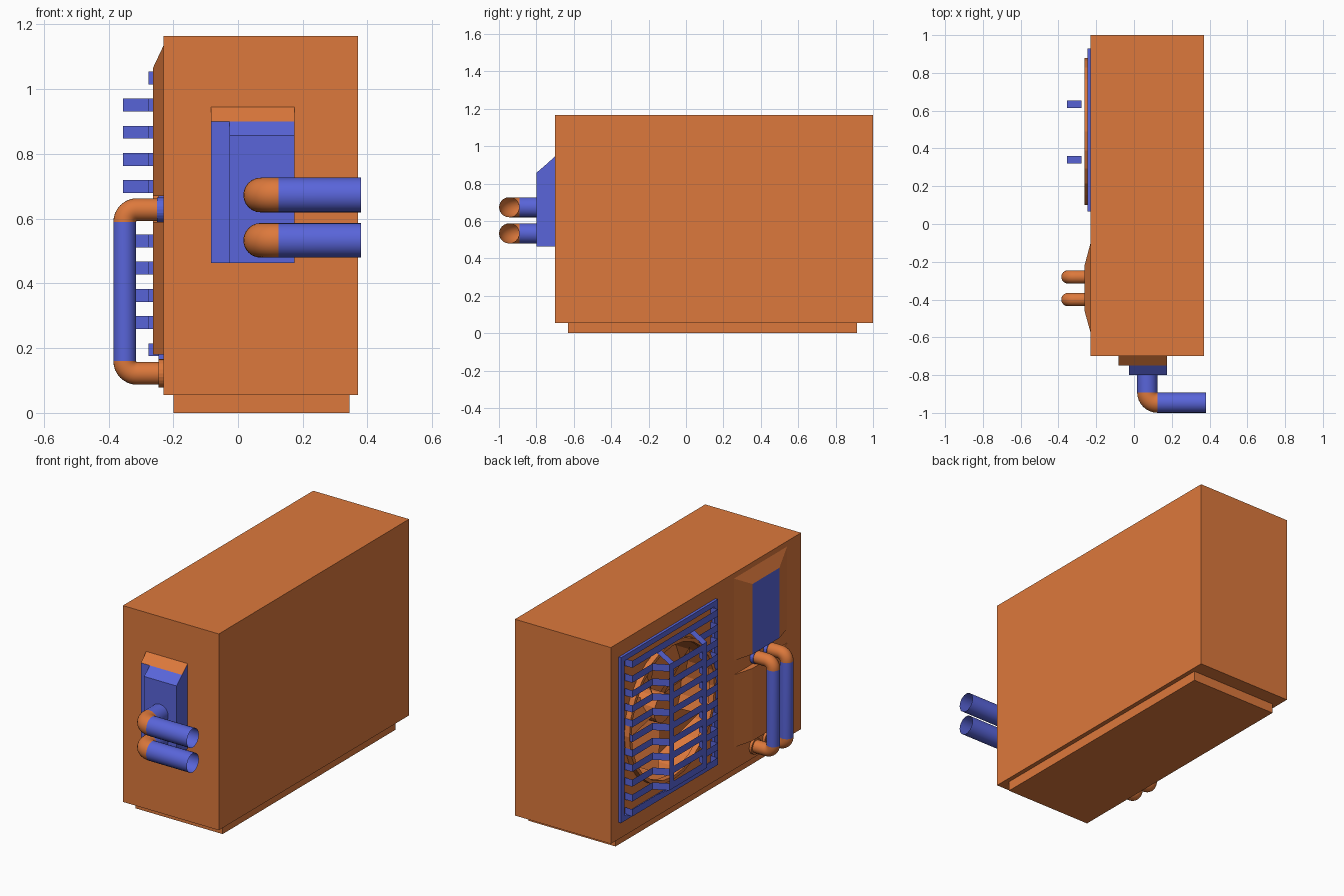
import bpy, bmesh
from math import cos, sin, pi
from mathutils import Vector as V, Matrix

if "Cube" in bpy.data.objects:
    bpy.data.objects.remove(bpy.data.objects["Cube"])


def material(name, col):
    m = bpy.data.materials.new(name)
    m.diffuse_color = (*col, 1)
    m.use_nodes = True
    m.node_tree.nodes["Principled BSDF"].inputs["Base Color"].default_value = m.diffuse_color
    return m


ORANGE = material("orange", (0.72, 0.19, 0.045))
BLUE = material("blue", (0.10, 0.13, 0.70))


def mesh(name, verts, faces, mats, idx=None, closed=True):
    me = bpy.data.meshes.new(name)
    me.from_pydata([tuple(v) for v in verts], [], faces)
    for m in mats:
        me.materials.append(m)
    if idx:
        me.polygons.foreach_set("material_index", idx)
    if closed:
        bm = bmesh.new()
        bm.from_mesh(me)
        bmesh.ops.recalc_face_normals(bm, faces=bm.faces)
        bm.to_mesh(me)
        bm.free()
    ob = bpy.data.objects.new(name, me)
    bpy.context.collection.objects.link(ob)
    return ob


HEX = [(0, 1, 2, 3), (4, 5, 6, 7), (0, 1, 5, 4), (1, 2, 6, 5), (2, 3, 7, 6), (3, 0, 4, 7)]


def box(name, x0, x1, y0, y1, z0, z1, mat):
    v = [(x, y, z) for z in (z0, z1) for x, y in ((x0, y0), (x1, y0), (x1, y1), (x0, y1))]
    return mesh(name, v, HEX, [mat])


def disc_prism(name, r, x0, x1, y, z, n, mat, inner=None):
    """Prism along x; a ring when inner is given."""
    def circle(rad, x):
        return [(x, y + rad * cos(2 * pi * i / n), z + rad * sin(2 * pi * i / n)) for i in range(n)]
    v = circle(r, x0) + circle(r, x1)
    nxt = [(i + 1) % n for i in range(n)]
    f = [(i, nxt[i], n + nxt[i], n + i) for i in range(n)]
    if inner:
        v += circle(inner, x0) + circle(inner, x1)
        f += [(2 * n + i, 2 * n + nxt[i], 3 * n + nxt[i], 3 * n + i) for i in range(n)]
        f += [(k + i, k + nxt[i], k + 2 * n + nxt[i], k + 2 * n + i) for k in (0, n) for i in range(n)]
    else:
        f += [tuple(range(n)), tuple(range(n, 2 * n))]
    return mesh(name, v, f, [mat])


def pipe(name, corners, mats, r, bend, n=24, steps=8):
    """Open tube through right-angled corners; mats colours the straights, elbows are orange."""
    p = [V(c) for c in corners]
    d = [(b - a).normalized() for a, b in zip(p, p[1:])]
    b = d[0].cross(d[1])
    rings, seg = [(p[0], d[0])], []
    for i in range(1, len(p) - 1):
        d1, d2 = d[i - 1], d[i]
        c = p[i] - d1 * bend + d2 * bend
        for k in range(steps + 1):
            t = pi / 2 * k / steps
            rings.append((c - d2 * bend * cos(t) + d1 * bend * sin(t), d1 * cos(t) + d2 * sin(t)))
        seg += [mats[i - 1]] + [0] * steps
    rings.append((p[-1], d[-1]))
    seg.append(mats[-1])
    v, f, idx = [], [], []
    for c, t in rings:
        nrm = b.cross(t)
        v += [c + r * (cos(2 * pi * j / n) * nrm + sin(2 * pi * j / n) * b) for j in range(n)]
    for k, m in enumerate(seg):
        for j in range(n):
            q = (j + 1) % n
            f.append((k * n + j, k * n + q, k * n + n + q, k * n + n + j))
            idx.append(m)
    ob = mesh(name, v, f, [ORANGE, BLUE], idx)
    ob.data.shade_smooth()
    return ob


# cabinet with a round fan opening, and plinth
FY, FZ = 0.49, 0.62
cabinet = box("cabinet", -0.23, 0.37, -0.70, 1.0, 0.055, 1.165, ORANGE)
cutter = disc_prism("fan_cutter", 0.38, -0.4, -0.05, FY, FZ, 24, ORANGE)
cutter.hide_render = True
mod = cabinet.modifiers.new("opening", 'BOOLEAN')
mod.operation, mod.object, mod.solver = 'DIFFERENCE', cutter, 'EXACT'
bpy.context.view_layer.objects.active = cabinet
bpy.ops.object.modifier_apply(modifier=mod.name)
bpy.data.objects.remove(cutter)
box("plinth", -0.20, 0.345, -0.63, 0.915, 0, 0.055, ORANGE)

# fan shroud, hub and blades
disc_prism("fan_shroud", 0.39, -0.262, -0.23, FY, FZ, 24, ORANGE, inner=0.37)
disc_prism("fan_hub", 0.08, -0.20, -0.05, FY, FZ, 16, ORANGE)
for i in range(5):
    rot = Matrix.Rotation(2 * pi * i / 5, 4, 'X')
    blade = [(-0.10, -0.03, 0.06), (-0.18, 0.05, 0.06), (-0.20, 0.17, 0.31), (-0.09, -0.10, 0.34)]
    mesh(f"fan_blade_{i}", [rot @ V(c) + V((0, FY, FZ)) for c in blade], [(0, 1, 2, 3)], [ORANGE], closed=False)

# grille frame
for y in (0.065, 0.90):
    box("grille_frame_side", -0.245, -0.23, y, y + 0.03, 0.15, 1.085, BLUE)
for z in (0.15, 1.055):
    box("grille_frame_rail", -0.245, -0.23, 0.095, 0.90, z, z + 0.03, BLUE)


# grille strips: thin bent sheets
def sheet(name, left, right):
    k = len(left)
    mesh(name, left + right, [(i, i + 1, k + i + 1, k + i) for i in range(k - 1)], [BLUE], closed=False)


flat = [(-0.23, 0.875), (-0.277, 0.875), (-0.277, 0.11), (-0.23, 0.11)]
bulged = flat[:2] + [(-0.277, 0.695), (-0.355, 0.655), (-0.355, 0.32), (-0.277, 0.28)] + flat[2:]
for i in range(11):
    z = 1.035 - 0.084 * i
    path = flat if i in (0, 10) else bulged
    sheet(f"grille_strip_{i}", [(x, y, z - 0.02) for x, y in path], [(x, y, z + 0.02) for x, y in path])
for y in (0.34, 0.635):
    path = [(-0.277, 1.055), (-0.277, 1.015), (-0.355, 0.971), (-0.355, 0.259), (-0.277, 0.215), (-0.277, 0.175)]
    sheet("grille_upright", [(x, y - 0.02, z) for x, z in path], [(x, y + 0.02, z) for x, z in path])


# raised service covers beside the grille
def cover(name, z0, z1, z1_front, front):
    v = [(-0.23, -0.10, z0), (-0.23, -0.575, z0), (-0.23, -0.575, z1), (-0.23, -0.10, z1),
         (-0.262, -0.22, z0), (-0.262, -0.46, z0), (-0.262, -0.46, z1_front), (-0.262, -0.22, z1_front)]
    mesh(name, v, HEX, [ORANGE, BLUE], [0, front, 0, 0, 0, 0])


cover("upper_cover", 0.67, 1.135, 1.067, 1)
cover("lower_cover", 0.18, 0.59, 0.59, 0)

# side pipe loops with their collars
for y in (-0.28, -0.40):
    pipe("side_pipe", [(-0.23, y, 0.628), (-0.35, y, 0.628), (-0.35, y, 0.122), (-0.23, y, 0.122)],
         [0, 1, 0], 0.035, 0.038)
    disc_prism("upper_collar", 0.038, -0.25, -0.23, y, 0.628, 24, BLUE)
    disc_prism("lower_collar", 0.044, -0.245, -0.23, y, 0.122, 24, ORANGE)


# stepped connection box on the front, with a sloping top
def wedge(name, x0, y0, y1, z_back, z_front, top):
    v = [(x, y, z) for x in (x0, 0.175)
         for y, z in ((y0, 0.463), (y1, 0.463), (y1, z_front), (y0, z_back))]
    mesh(name, v, HEX, [ORANGE, BLUE], [1, 1, 1, 1, top, 1])


wedge("connection_box_back", -0.083, -0.70, -0.75, 0.945, 0.90, 0)
wedge("connection_box_front", -0.027, -0.75, -0.80, 0.90, 0.857, 1)

# front elbow pipes
for z in (0.673, 0.533):
    pipe("front_pipe", [(0.07, -0.80, z), (0.07, -0.946, z), (0.38, -0.946, z)], [1, 1], 0.0535, 0.055)
